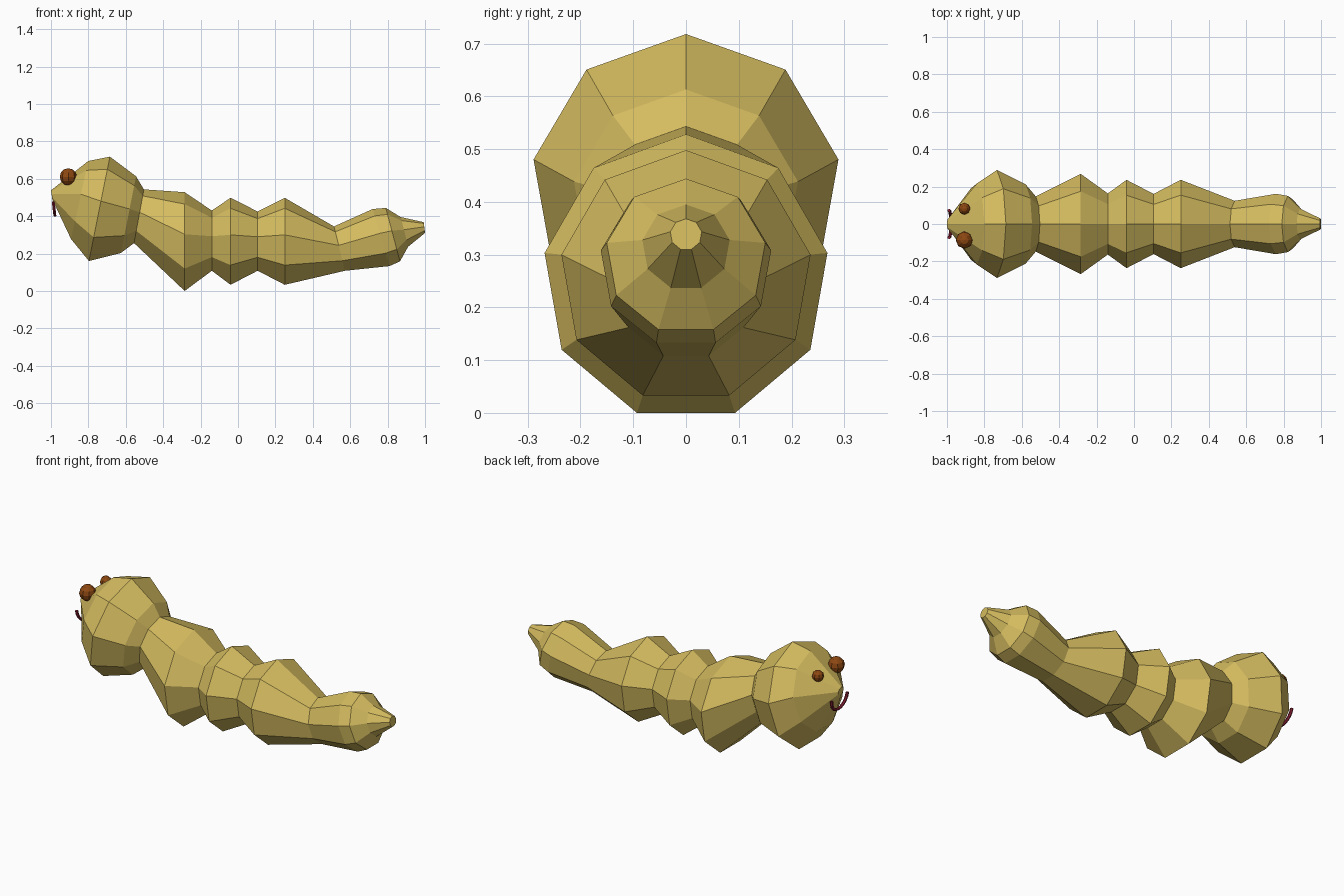
import bpy, bmesh, math
from mathutils import Matrix, Vector

if "Cube" in bpy.data.objects:
    bpy.data.objects.remove(bpy.data.objects["Cube"])


def material(name, rgb):
    m = bpy.data.materials.new(name)
    m.diffuse_color = (*rgb, 1)
    m.use_nodes = True
    m.node_tree.nodes["Principled BSDF"].inputs["Base Color"].default_value = m.diffuse_color
    return m


SKIN = material("golden skin", (0.66, 0.50, 0.115))
BROWN = material("eye brown", (0.27, 0.065, 0.006))
RED = material("mouth red", (0.25, 0.015, 0.035))


def finish(bm, name, mat):
    bmesh.ops.recalc_face_normals(bm, faces=bm.faces)
    me = bpy.data.meshes.new(name)
    bm.to_mesh(me)
    bm.free()
    me.materials.append(mat)
    ob = bpy.data.objects.new(name, me)
    bpy.context.collection.objects.link(ob)
    return ob


def skin_rings(bm, rings):
    """Bridge successive rings and cap both ends."""
    rows = [[bm.verts.new(p) for p in ring] for ring in rings]
    for a, b in zip(rows, rows[1:]):
        n = len(a)
        for i in range(n):
            j = (i + 1) % n
            bm.faces.new((a[i], a[j], b[j], b[i]))
    bm.faces.new(rows[0])
    bm.faces.new(rows[-1])


def nonagon(xt, zt, xb, zb, n=9):
    """Nine-sided ring from its top point and its bottom flat (x, z)."""
    top, bottom = Vector((xt, 0, zt)), Vector((xb, 0, zb))
    k = math.cos(math.pi / n)
    r = (top - bottom).length / (1 + k)
    c = bottom + (top - bottom) * k / (1 + k)
    up = (top - bottom).normalized()
    return [c + up * r * math.cos(a) + Vector((0, r * math.sin(a), 0))
            for a in (2 * math.pi * i / n for i in range(n))]


# body: head at -x, tail at +x; each row is top x, z and bottom x, z
profile = [
    (-1.0, 0.538, -0.993, 0.49),
    (-0.80, 0.695, -0.893, 0.278),
    (-0.685, 0.718, -0.797, 0.16),
    (-0.545, 0.613, -0.626, 0.203),
    (-0.503, 0.543, -0.556, 0.256),
    (-0.285, 0.528, -0.285, 0.0),
    (-0.14, 0.43, -0.14, 0.108),
    (-0.04, 0.498, -0.04, 0.033),
    (0.105, 0.425, 0.105, 0.108),
    (0.25, 0.498, 0.25, 0.033),
    (0.513, 0.345, 0.572, 0.108),
    (0.72, 0.438, 0.81, 0.133),
    (0.79, 0.444, 0.866, 0.158),
    (0.87, 0.395, 0.91, 0.237),
    (0.993, 0.368, 1.0, 0.31),
]
bm = bmesh.new()
skin_rings(bm, [nonagon(*row) for row in profile])
finish(bm, "body", SKIN)

# eyes: one slightly larger than the other
for name, y, r in (("right_eye", -0.086, 0.046), ("left_eye", 0.082, 0.032)):
    bm = bmesh.new()
    bmesh.ops.create_uvsphere(bm, u_segments=8, v_segments=6, radius=r,
                              matrix=Matrix.Translation((-0.907, y, 0.61)))
    finish(bm, name, BROWN)

# mouth: thin smiling half ring in front of the head
bm = bmesh.new()
rings = []
for i in range(11):
    a = math.pi + math.pi * i / 10
    out = Vector((-0.12 * math.sin(a), math.cos(a), math.sin(a)))
    c = Vector((-0.988, 0, 0.478)) + out * 0.072
    rings.append([c + out * 0.009 * math.cos(t) + Vector((0.009 * math.sin(t), 0, 0))
                  for t in (math.pi * k / 3 for k in range(6))])
skin_rings(bm, rings)
finish(bm, "mouth", RED)
